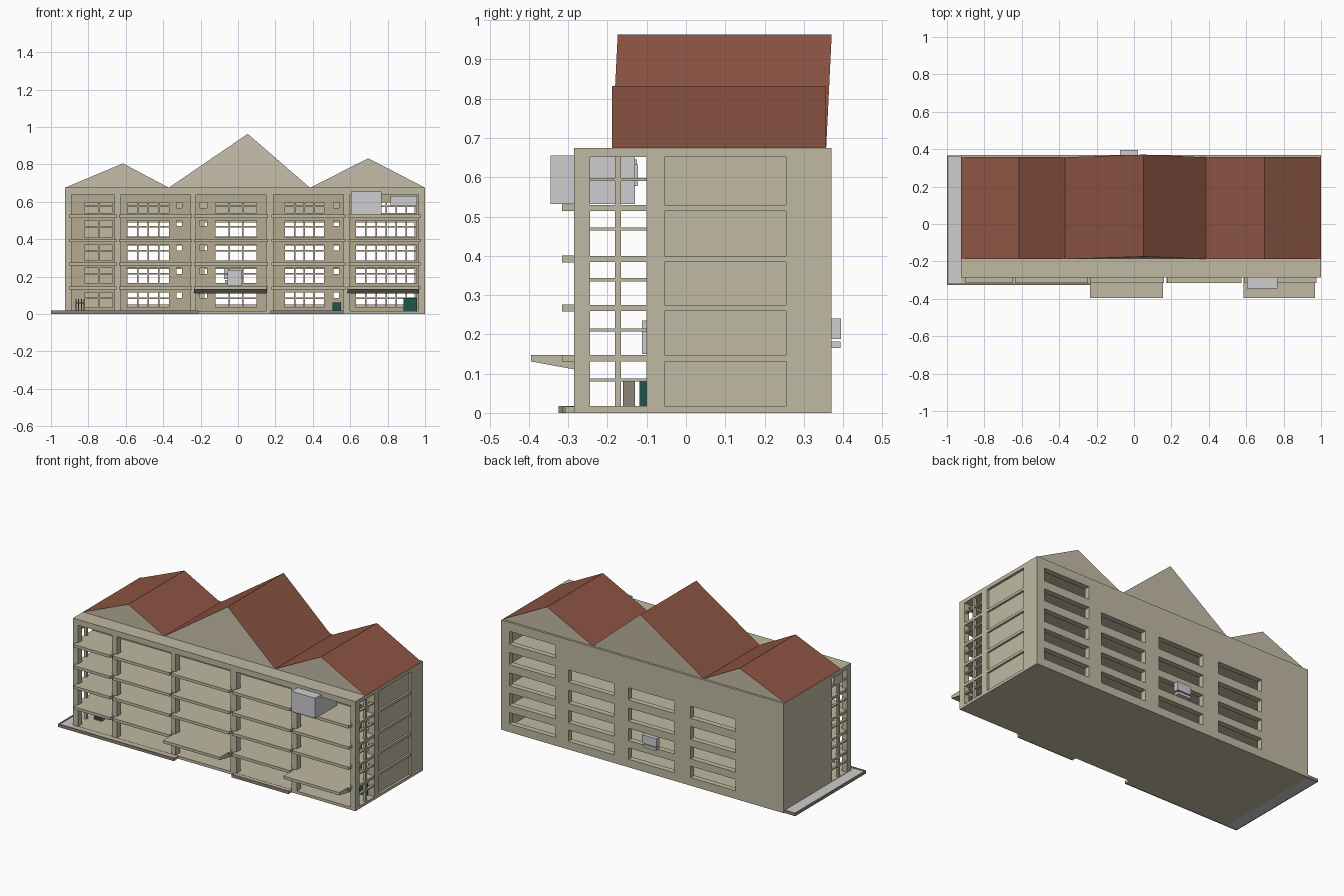
import bpy, bmesh
from mathutils import Vector

if "Cube" in bpy.data.objects:
    bpy.data.objects.remove(bpy.data.objects["Cube"])


def material(name, rgb):
    m = bpy.data.materials.new(name)
    m.diffuse_color = (*rgb, 1)
    m.use_nodes = True
    m.node_tree.nodes["Principled BSDF"].inputs["Base Color"].default_value = m.diffuse_color
    return m


STONE = material("beige_stone", (0.53, 0.49, 0.365))
GABLE = material("pale_gable", (0.56, 0.50, 0.39))
ROOF = material("brown_roof", (0.262, 0.091, 0.056))
INNER = material("tan_inner_wall", (0.47, 0.41, 0.29))
GREY = material("light_grey", (0.61, 0.61, 0.64))
KERB = material("dark_kerb", (0.27, 0.24, 0.18))
TEAL = material("dark_teal", (0.013, 0.091, 0.07))


def finish(name, bm, *mats):
    bmesh.ops.remove_doubles(bm, verts=bm.verts, dist=1e-5)
    bmesh.ops.recalc_face_normals(bm, faces=bm.faces)
    me = bpy.data.meshes.new(name)
    bm.to_mesh(me)
    bm.free()
    for m in mats:
        me.materials.append(m)
    ob = bpy.data.objects.new(name, me)
    bpy.context.collection.objects.link(ob)
    return ob


def add_box(bm, x0, x1, y0, y1, z0, z1):
    vs = bmesh.ops.create_cube(bm, size=1)["verts"]
    for v in vs:
        v.co = Vector(((x0 + x1) / 2 + v.co.x * (x1 - x0),
                       (y0 + y1) / 2 + v.co.y * (y1 - y0),
                       (z0 + z1) / 2 + v.co.z * (z1 - z0)))


def boxes(name, mat, dims):
    bm = bmesh.new()
    for d in dims:
        add_box(bm, *d)
    me = finish(name, bm, mat)
    return me


def wall(name, x0, x1, z0, z1, y0, y1, holes, mat):
    """Wall along x with rectangular holes (x0, x1, z0, z1) cut through."""
    xs = sorted({x0, x1, *[h[0] for h in holes], *[h[1] for h in holes]})
    zs = sorted({z0, z1, *[h[2] for h in holes], *[h[3] for h in holes]})

    def solid(i, k):
        if not (0 <= i < len(xs) - 1 and 0 <= k < len(zs) - 1):
            return False
        cx, cz = (xs[i] + xs[i + 1]) / 2, (zs[k] + zs[k + 1]) / 2
        return not any(a < cx < b and c < cz < d for a, b, c, d in holes)

    bm = bmesh.new()

    def quad(*pts):
        bm.faces.new([bm.verts.new(p) for p in pts])

    for i in range(len(xs) - 1):
        for k in range(len(zs) - 1):
            if not solid(i, k):
                continue
            a, b, c, d = xs[i], xs[i + 1], zs[k], zs[k + 1]
            for y in (y0, y1):
                quad((a, y, c), (b, y, c), (b, y, d), (a, y, d))
            for x, n in ((a, i - 1), (b, i + 1)):
                if not solid(n, k):
                    quad((x, y0, c), (x, y1, c), (x, y1, d), (x, y0, d))
            for z, n in ((c, k - 1), (d, k + 1)):
                if not solid(i, n):
                    quad((a, y0, z), (b, y0, z), (b, y1, z), (a, y1, z))
    return finish(name, bm, mat)


def extrude_x(name, profile, x0, x1, mat):
    bm = bmesh.new()
    f = bm.faces.new([bm.verts.new((x0, y, z)) for y, z in profile])
    r = bmesh.ops.extrude_face_region(bm, geom=[f])
    for v in r["geom"]:
        if isinstance(v, bmesh.types.BMVert):
            v.co.x = x1
    return finish(name, bm, mat)


L, R = -0.925, 1.0
TOPS = [0.147, 0.275, 0.40, 0.53]          # upper floor levels
BAYS = [(-0.89, -0.66), (-0.625, -0.255), (-0.225, 0.15), (0.19, 0.565), (0.6, 0.965)]

# base, floors and flat roof slab
boxes("ground_slab", STONE, [(L, R, -0.285, 0.37, 0, 0.017)])
boxes("floor_slabs", STONE, [(L + 0.003, R - 0.003, -0.283, 0.345, z - 0.016, z) for z in TOPS])
boxes("top_slab", STONE, [(L, R, -0.285, 0.37, 0.652, 0.675)])

# front frame of piers, with bays fully open
wall("front_frame", L, R, 0.017, 0.652, -0.285, -0.245,
     [(a, b, 0.017, 0.64) for a, b in BAYS], STONE)

# balcony ledges in each bay
boxes("balcony_ledges", STONE,
      [(a - 0.01, b + 0.01, -0.316, -0.26, z - 0.0165, z + 0.001) for a, b in BAYS for z in TOPS])

# entrance canopies with sloping undersides
CANOPY = [(-0.395, 0.131), (-0.395, 0.148), (-0.28, 0.148), (-0.28, 0.11)]
for n, (a, b) in enumerate([(-0.235, 0.155), (0.585, 0.967)]):
    extrude_x(f"canopy_{n + 1}", CANOPY, a, b, STONE)

# inner front wall with windows on each floor
ROWS = [(0.035, 0.115), (0.165, 0.245), (0.285, 0.37), (0.41, 0.50), (0.54, 0.597)]
WINDOWS = [(-0.82, -0.67, 2), (-0.59, -0.37, 4), (-0.12, 0.10, 3), (0.25, 0.46, 4), (0.63, 0.955, 6)]
SMALL = [(-0.33, -0.30), (-0.205, -0.165), (0.51, 0.54)]
holes = [(a, b, c, d) for a, b, _ in WINDOWS for c, d in ROWS]
holes += [(a, b, d - 0.03, d) for a, b in SMALL for _, d in ROWS]
wall("inner_front_wall", L + 0.03, R - 0.03, 0.017, 0.652, -0.10, -0.08, holes, INNER)

# window bars
bars = []
for a, b, n in WINDOWS:
    for c, d in ROWS:
        t = c + (d - c) * 0.62
        bars.append((a, b, -0.094, -0.086, t - 0.004, t + 0.004))
        for k in range(1, n):
            x = a + (b - a) * k / n
            bars.append((x - 0.004, x + 0.004, -0.095, -0.085, c, d))
boxes("window_bars", STONE, bars)

# back wall: four columns of ribbon windows, the fifth row only at one end
BACK_ROWS = [(0.05, 0.12), (0.165, 0.24), (0.285, 0.365), (0.415, 0.49)]
BACK_COLS = [(0.63, 0.945), (0.23, 0.543), (-0.18, 0.133), (-0.597, -0.29)]
holes = [(a, b, c, d) for a, b in BACK_COLS for c, d in BACK_ROWS]
holes.append((0.63, 0.945, 0.54, 0.62))
wall("back_wall", L, R, 0.017, 0.652, 0.335, 0.37, holes, STONE)

# end walls; the right one has a shallow recessed panel
boxes("left_end_wall", STONE, [(L, L + 0.03, -0.10, 0.335, 0.017, 0.652)])
boxes("right_end_wall", STONE, [
    (0.965, 0.985, -0.06, 0.26, 0.017, 0.652),
    (0.965, R, -0.10, -0.055, 0.017, 0.652),
    (0.965, R, 0.255, 0.335, 0.017, 0.652)])

# balcony end posts and rails
ends = []
for a, b in ((L + 0.004, L + 0.02), (R - 0.02, R - 0.004)):
    ends.append((a, b, -0.181, -0.166, 0.017, 0.652))
    ends += [(a, b, -0.245, -0.10, z - 0.004, z + 0.004) for z in (0.084, 0.211, 0.339, 0.468, 0.594)]
boxes("balcony_end_rails", STONE, ends)


# gabled roofs: pale gable ends, brown slopes; middle one leans back slightly
def gable(name, x0, xm, x1, ztop, lean):
    bm = bmesh.new()
    ends = []
    for y in (-0.188, 0.357):
        ends.append([bm.verts.new(p) for p in ((x0, y, 0.675), (xm, y + lean, ztop), (x1, y, 0.675))])
    f, b = ends
    bm.faces.new(f)
    bm.faces.new(b[::-1])
    for i in range(3):
        j = (i + 1) % 3
        bm.faces.new((f[i], b[i], b[j], f[j]))
    bm.normal_update()
    for face in bm.faces:
        face.material_index = 0 if abs(face.normal.y) > 0.7 else 1
    finish(name, bm, GABLE, ROOF)


gable("left_roof", L, -0.615, -0.37, 0.805, 0)
gable("middle_roof", -0.37, 0.052, 0.385, 0.963, 0.014)
gable("right_roof", 0.385, 0.697, R, 0.832, 0)

# paving strip along the left end and kerbs along the front
boxes("side_paving", GREY, [(-0.992, L, -0.315, 0.358, 0, 0.015)])
boxes("kerbs", KERB, [
    (-1.0, -0.992, -0.325, 0.366, 0, 0.018),
    (-0.992, L, 0.358, 0.366, 0, 0.018),
    (-0.992, -0.21, -0.325, -0.315, 0, 0.018),
    (0.175, 0.565, -0.315, -0.305, 0, 0.018)])
boxes("front_steps", STONE, [
    (L, -0.21, -0.315, -0.285, 0, 0.016),
    (0.175, 0.565, -0.305, -0.285, 0, 0.016)])

# enclosed balcony box, air units and panels
boxes("balcony_box", GREY, [(0.605, 0.767, -0.345, -0.13, 0.532, 0.656)])
boxes("top_floor_panel", GREY, [(0.815, 0.957, -0.132, -0.122, 0.578, 0.632)])
boxes("left_end_panel", GREY, [(L + 0.001, L + 0.008, -0.21, -0.125, 0.60, 0.645)])
boxes("back_air_unit", GREY, [
    (-0.075, 0.022, 0.365, 0.395, 0.188, 0.24),
    (-0.07, 0.017, 0.365, 0.394, 0.165, 0.182)])
boxes("inner_air_unit", GREY, [(-0.055, 0.02, -0.112, -0.10, 0.15, 0.235)])

# teal ground-floor furniture
boxes("teal_cabinets", TEAL, [
    (0.885, 0.957, -0.118, -0.06, 0.017, 0.085),
    (0.505, 0.55, -0.115, -0.06, 0.017, 0.06)])
boxes("left_bay_rack", KERB,
      [(x, x + 0.006, -0.16, -0.13, 0.017, 0.08) for x in (-0.87, -0.855, -0.84, -0.825)]
      + [(-0.87, -0.819, -0.15, -0.14, 0.055, 0.062)])
